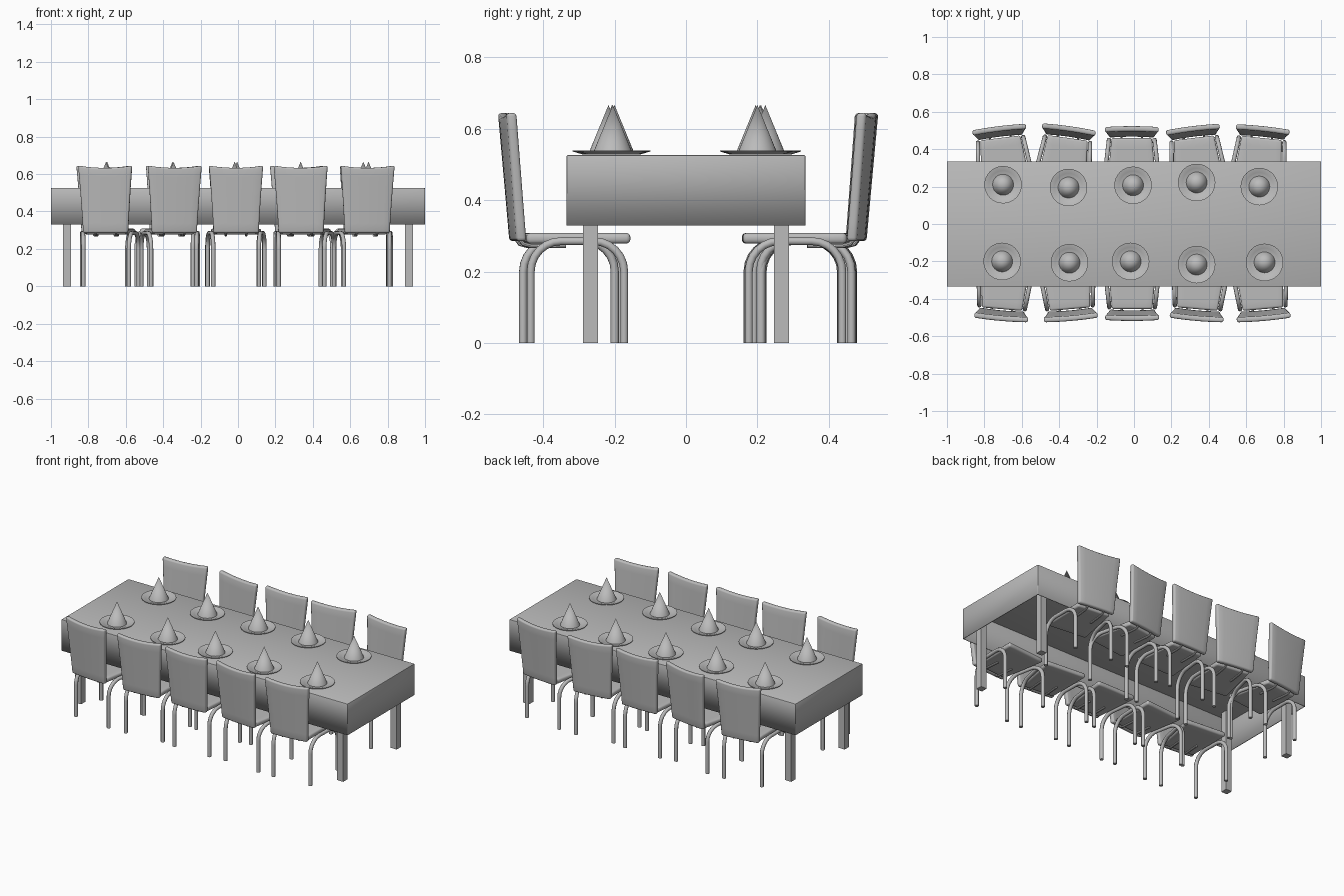
import bpy, bmesh, math
from mathutils import Matrix, Vector

cube = bpy.data.objects.get("Cube")
if cube:
    bpy.data.objects.remove(cube)

grey = bpy.data.materials.new("plain_grey")
grey.use_nodes = True
GREY = (0.5, 0.5, 0.5, 1)
grey.diffuse_color = GREY
grey.node_tree.nodes["Principled BSDF"].inputs["Base Color"].default_value = GREY


def finish(bm, name, smooth=40):
    """Turn a bmesh into shared mesh data with edge-limited smooth shading."""
    bmesh.ops.recalc_face_normals(bm, faces=bm.faces)
    for f in bm.faces:
        f.smooth = True
    for e in bm.edges:
        if len(e.link_faces) == 2 and e.calc_face_angle() > math.radians(smooth):
            e.smooth = False
    me = bpy.data.meshes.new(name)
    bm.to_mesh(me)
    bm.free()
    me.materials.append(grey)
    return me


def place(me, name, matrix=Matrix()):
    ob = bpy.data.objects.new(name, me)
    ob.matrix_world = matrix
    bpy.context.collection.objects.link(ob)
    return ob


def add_box(bm, size, centre):
    m = Matrix.Translation(centre) @ Matrix.Diagonal((*size, 1))
    return bmesh.ops.create_cube(bm, size=1, matrix=m)["verts"]


def cushion(name, size, bevel, shape):
    """Rounded, subdivided slab bent by a shape function."""
    bm = bmesh.new()
    add_box(bm, size, (0, 0, 0))
    bmesh.ops.bevel(bm, geom=bm.edges[:], offset=bevel, segments=3,
                    profile=0.5, affect='EDGES')
    long_edges = [e for e in bm.edges if e.calc_length() > 0.1]
    bmesh.ops.subdivide_edges(bm, edges=long_edges, cuts=7, use_grid_fill=True)
    for v in bm.verts:
        v.co = shape(v.co.copy())
    return finish(bm, name)


def add_tube(bm, path, radius, sides=10):
    """Sweep a circle along a path that lies in an upright plane."""
    pts = [Vector(p) for p in path]
    run = pts[-1] - pts[0]
    side = Vector((run.x, run.y, 0)).normalized().cross(Vector((0, 0, 1)))
    rings = []
    for i, p in enumerate(pts):
        d = (pts[min(i + 1, len(pts) - 1)] - pts[max(i - 1, 0)]).normalized()
        up = side.cross(d)
        angles = [math.tau * k / sides for k in range(sides)]
        rings.append([bm.verts.new(p + radius * (math.cos(a) * side + math.sin(a) * up))
                      for a in angles])
    for a, b in zip(rings, rings[1:]):
        for k in range(sides):
            n = (k + 1) % sides
            bm.faces.new((a[k], a[n], b[n], b[k]))
    bm.faces.new(rings[0])
    bm.faces.new(rings[-1])


def lathe(name, profile, steps=32):
    bm = bmesh.new()
    vs = [bm.verts.new((r, 0, z)) for r, z in profile]
    es = [bm.edges.new(p) for p in zip(vs, vs[1:])]
    bmesh.ops.spin(bm, geom=vs + es, cent=(0, 0, 0), axis=(0, 0, 1),
                   angle=math.tau, steps=steps)
    bmesh.ops.remove_doubles(bm, verts=bm.verts, dist=0.0002)
    return finish(bm, name)


# Table cloth: a box open below, with a thin wall
bm = bmesh.new()
add_box(bm, (2, 0.67, 0.197), (0, 0, 0.4275))
bottom = [f for f in bm.faces if f.normal.z < -0.9]
bmesh.ops.delete(bm, geom=bottom, context='FACES_ONLY')
rim = [e for e in bm.edges if not e.is_boundary]
bmesh.ops.bevel(bm, geom=rim, offset=0.005, segments=2, profile=0.5, affect='EDGES')
cloth = place(finish(bm, "table_cloth"), "table_cloth")
wall = cloth.modifiers.new("wall", 'SOLIDIFY')
wall.thickness = 0.006
wall.offset = -1

# Table legs
bm = bmesh.new()
add_box(bm, (0.042, 0.042, 0.52), (0, 0, 0.26))
leg = finish(bm, "table_leg")
for x in (-0.915, 0.915):
    for y in (-0.267, 0.267):
        place(leg, "table_leg", Matrix.Translation((x, y, 0)))

# Chair parts: facing +y, with the origin on the floor below the back rest
BACK_H = 0.36


def back_shape(c):
    t = c.z / BACK_H + 0.5
    dip = 1 - (c.x / 0.145) ** 2
    return Vector((c.x * (0.83 + 0.13 * t + 0.04 * t * t),
                   c.y + 0.03 - 0.03 * t - 0.005 * dip,
                   c.z + 0.465 - 0.012 * dip * t))


def seat_shape(c):
    t = c.y / 0.29 + 0.5
    return Vector((c.x * (0.8 + 0.2 * t), c.y + 0.19, c.z + 0.293))


back_rest = cushion("chair_back", (0.29, 0.028, BACK_H), 0.01, back_shape)
seat = cushion("chair_seat", (0.27, 0.29, 0.03), 0.012, seat_shape)

# Bent tube legs on both sides, and two brackets holding the back rest
bm = bmesh.new()
REAR, FRONT, TOP, BEND = 0.055, 0.315, 0.285, 0.085
arc = [math.radians(a) for a in range(0, 91, 15)]
rear_bend = [(REAR + BEND * (1 - math.cos(a)), TOP - BEND * (1 - math.sin(a))) for a in arc]
front_bend = [(FRONT - (y - REAR), z) for y, z in reversed(rear_bend)]
arch = [(REAR, 0)] + rear_bend + front_bend + [(FRONT, 0)]
hook = [(0.16, 0.272), (0.06, 0.272), (0.04, 0.277), (0.03, 0.29), (0.025, 0.33)]
for s in (-1, 1):
    add_tube(bm, [(s * (0.122 + 0.03 * (y - REAR) / (FRONT - REAR)), y, z)
                  for y, z in arch], 0.0115)
    add_tube(bm, [(s * 0.055, y, z) for y, z in hook], 0.006, 8)
frame = finish(bm, "chair_frame")

# Chairs: centre x and turn in degrees
rows = {
    "front": [(-0.71, -5), (-0.338, 5), (-0.01, 0), (0.335, -5), (0.693, 5)],
    "back": [(-0.72, 7), (-0.348, -8), (-0.012, 0), (0.315, 7), (0.688, -6)],
}
for row, chairs in rows.items():
    flip = 0 if row == "front" else math.pi
    y = -0.5 if row == "front" else 0.505
    for x, turn in chairs:
        m = Matrix.Translation((x, y, 0)) @ Matrix.Rotation(flip + math.radians(turn), 4, 'Z')
        for me in (back_rest, seat, frame):
            place(me, f"{row}_{me.name}", m)

# Place settings: a plate with a raised rim, and a folded napkin cone
plate = lathe("plate", [(0, 0.004), (0.068, 0.004), (0.075, 0.008), (0.1, 0.013),
                        (0.1, 0.010), (0.07, 0.001), (0, 0.001)])
napkin = lathe("napkin_cone", [(0.0, 0.004), (0.056, 0.004), (0.0, 0.14)])
settings = [(-0.705, -0.2), (-0.345, -0.207), (-0.018, -0.2), (0.335, -0.217), (0.698, -0.205),
            (-0.7, 0.21), (-0.35, 0.195), (-0.005, 0.207), (0.335, 0.222), (0.67, 0.2)]
for x, y in settings:
    m = Matrix.Translation((x, y, 0.526))
    place(plate, "plate", m)
    place(napkin, "napkin_cone", m)
